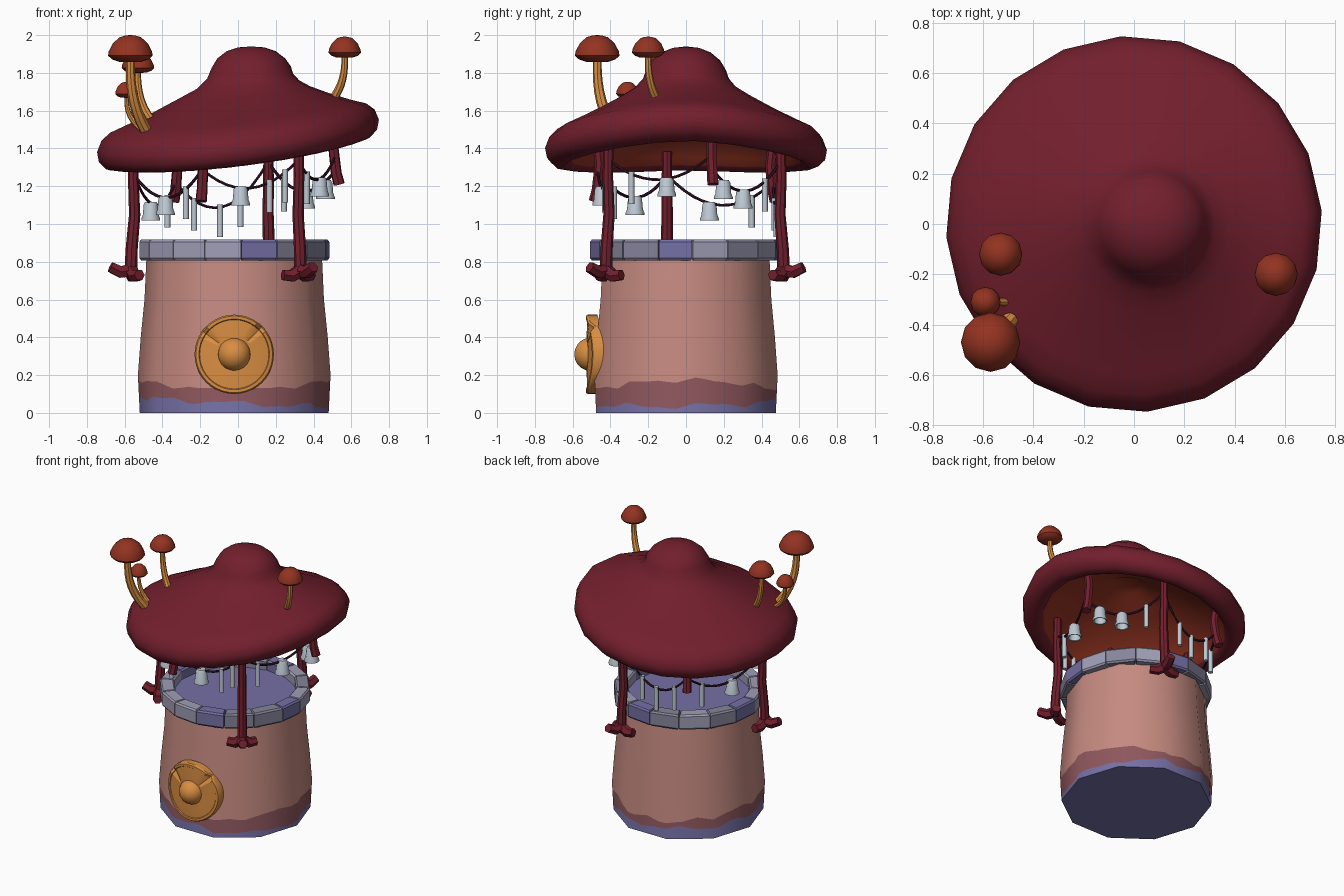
import bpy, bmesh, math, random
from mathutils import Vector

if "Cube" in bpy.data.objects:
    bpy.data.objects.remove(bpy.data.objects["Cube"])

random.seed(4)
TAU = math.tau


def material(name, r, g, b):
    m = bpy.data.materials.new(name)
    lin = [((c / 255 + 0.055) / 1.055) ** 2.4 for c in (r, g, b)]
    m.diffuse_color = (*lin, 1)
    m.use_nodes = True
    m.node_tree.nodes["Principled BSDF"].inputs["Base Color"].default_value = m.diffuse_color
    return m


CRIMSON = material("crimson", 114, 31, 45)
RUST = material("rust", 147, 51, 33)
PINK = material("pink_wall", 197, 138, 128)
MAUVE = material("mauve_stain", 142, 87, 93)
PURPLE = material("purple_stone", 117, 112, 165)
GREY = material("grey_stone", 160, 158, 182)
DULL = material("dull_stone", 134, 132, 154)
GOLD = material("gold", 216, 142, 66)
SILVER = material("silver", 190, 201, 211)
DARK = material("dark_string", 56, 20, 42)


def loft(name, rings, mats, pick=None, smooth=40):
    """Skin a list of closed rings; ends are capped. pick(ring index) -> material index."""
    bm = bmesh.new()
    vs = [[bm.verts.new(p) for p in ring] for ring in rings]
    n = len(rings[0])
    for k in range(len(rings) - 1):
        for i in range(n):
            j = (i + 1) % n
            f = bm.faces.new((vs[k][i], vs[k][j], vs[k + 1][j], vs[k + 1][i]))
            f.material_index = pick(k) if pick else 0
    for k in (0, len(rings) - 1):
        f = bm.faces.new(vs[k])
        f.material_index = pick(min(k, len(rings) - 2)) if pick else 0
    bmesh.ops.remove_doubles(bm, verts=bm.verts, dist=1e-5)
    bmesh.ops.recalc_face_normals(bm, faces=bm.faces)
    me = bpy.data.meshes.new(name)
    bm.to_mesh(me)
    bm.free()
    for m in mats:
        me.materials.append(m)
    ob = bpy.data.objects.new(name, me)
    bpy.context.collection.objects.link(ob)
    if smooth:
        bpy.ops.object.select_all(action='DESELECT')
        ob.select_set(True)
        bpy.context.view_layer.objects.active = ob
        bpy.ops.object.shade_smooth_by_angle(angle=math.radians(smooth))
    return ob


def circle(c, r, n, z, a0=0.0):
    return [(c[0] + r * math.cos(a0 + TAU * i / n), c[1] + r * math.sin(a0 + TAU * i / n), z) for i in range(n)]


def lathe(name, c, profile, n, mats, pick=None, smooth=40):
    return loft(name, [circle(c, r, n, c[2] + z) for r, z in profile], mats, pick, smooth)


def tube(name, pts, r0, r1, mat, sides=7):
    pts = [Vector(p) for p in pts]
    rings = []
    for k, p in enumerate(pts):
        t = (pts[min(k + 1, len(pts) - 1)] - pts[max(k - 1, 0)]).normalized()
        ref = Vector((0, 0, 1)) if abs(t.z) < 0.75 else Vector((1, 0, 0))
        u = t.cross(ref).normalized()
        v = t.cross(u)
        r = r0 + (r1 - r0) * k / (len(pts) - 1)
        rings.append([p + r * (u * math.cos(TAU * i / sides) + v * math.sin(TAU * i / sides)) for i in range(sides)])
    return loft(name, rings, [mat])


# Well wall: ten-sided drum whose lower rings follow wavy stain edges
def radius(z):
    prof = [(0, .5), (.2, .51), (.4, .495), (.6, .475), (.86, .463)]
    for (za, ra), (zb, rb) in zip(prof, prof[1:]):
        if z <= zb:
            return ra + (rb - ra) * (z - za) / (zb - za)
    return prof[-1][1]


def wall_ring(zf):
    ring = []
    for i in range(60):
        a = TAU * i / 60
        z = zf(a)
        local = (a % (TAU / 10)) - TAU / 20
        r = radius(z) * math.cos(TAU / 20) / math.cos(local)
        ring.append((-.02 + r * math.cos(a), r * math.sin(a), z))
    return ring


def low_edge(a):
    return .06 + .025 * math.cos(a - 2.8) + .012 * math.sin(7 * a) + .006 * math.sin(16 * a)


def high_edge(a):
    return .147 + .027 * math.cos(2 * a) + .01 * math.sin(9 * a) + .006 * math.sin(17 * a)


levels = [lambda a: 0, low_edge, high_edge] + [lambda a, z=z: z for z in (.2, .3, .4, .5, .6, .72, .83)]
wall = loft("well_wall", [wall_ring(f) for f in levels], [PURPLE, MAUVE, PINK], lambda k: min(k, 2))
# soft shading across the ten corners, flat on the two caps
normals = []
for f in wall.data.polygons:
    for v in f.vertices:
        p = wall.data.vertices[v].co
        normals.append(f.normal if abs(f.normal.z) > .9 else Vector((p.x + .02, p.y, .04)).normalized())
wall.data.normals_split_custom_set(normals)
lathe("well_inner_floor", (-.02, -.005, .80), [(.43, 0), (.43, .045)], 16, [PURPLE])

# Rim stones: sixteen chamfered wedges
edges = [TAU * (i + random.uniform(-.06, .06)) / 16 + .09 for i in range(16)]
edges.append(edges[0] + TAU)
stone_mats = [GREY, DULL, GREY, PURPLE, DULL, GREY, DULL, PURPLE, GREY, GREY, GREY, GREY, PURPLE, DULL, DULL, PURPLE]
for i in range(16):
    a, b = edges[i] + .004, edges[i + 1] - .004
    rings = []
    for z, ins in ((.808, .01), (.82, 0), (.905, 0), (.917, .01)):
        corners = [(.41 + ins, a + ins), (.505 - ins, a + ins), (.505 - ins, b - ins), (.41 + ins, b - ins)]
        rings.append([(-.02 + r * math.cos(t), -.005 + r * math.sin(t), z) for r, t in corners])
    loft("rim_stone", rings, [stone_mats[i]], smooth=0)

# Round hatch wrapped around the front wall, with two notches in its rim
hatch = []
for r, d in ((0, 0), (.1, 0), (.21, 0), (.21, .05), (.203, .06), (.187, .06), (.183, .054), (.1, .056), (0, .056)):
    ring = []
    for i in range(40):
        a = TAU * i / 40
        x, z = r * math.cos(a), r * math.sin(a)
        dd = d - .025 if i in (5, 16) and d > .049 and r > .18 else d
        ring.append((-.02 + x, -.47 - dd + .9 * x * x, .31 + z))
    hatch.append(ring)
loft("front_hatch", hatch, [GOLD], smooth=30)
knob = [(.088 * math.sin(t * math.pi / 10), .088 * math.cos(t * math.pi / 10)) for t in range(11)]
lathe("hatch_knob", (-.02, -.505, .31), knob, 18, [GOLD])

# Mushroom roof: tilted drooping rings with a knob leaning right; hollow rust underside
# columns: radius, height, centre x, tilt
roof = [(0, 1.94, .07, 0), (.07, 1.935, .07, 0), (.13, 1.915, .07, 0), (.18, 1.877, .07, 0), (.21, 1.83, .07, .02),
        (.228, 1.78, .065, .05), (.27, 1.735, .055, .08), (.35, 1.693, .03, .1), (.48, 1.635, .01, .115),
        (.6, 1.59, 0, .115), (.68, 1.562, 0, .115), (.725, 1.525, 0, .115), (.748, 1.468, 0, .115),
        (.738, 1.415, 0, .118), (.7, 1.375, 0, .12), (.65, 1.363, 0, .12), (.61, 1.385, 0, .118),
        (.59, 1.425, 0, .115), (.48, 1.52, 0, .115), (.3, 1.6, .02, .115), (.13, 1.63, .04, .1),
        (.1, 1.65, .05, .05), (0, 1.66, .05, 0)]


def droop(y):
    return .068 * (abs(y) / .72) ** 1.4


loft("mushroom_roof", [[(x, y, z + tilt * x - droop(y)) for x, y, z in circle((cx, 0), r, 20, z, .07)]
                       for r, z, cx, tilt in roof], [CRIMSON, RUST], lambda k: int(k >= 16), 60)


# Small mushrooms growing on the roof
def sprout(base, top, r, h):
    b, t = Vector(base), Vector(top)
    path = []
    for k in range(8):
        s = k / 7
        p = b.lerp(t, s)
        bend = 1 - (1 - s) ** 2.6
        p.x, p.y = b.x + (t.x - b.x) * bend, b.y + (t.y - b.y) * bend
        path.append(p)
    path[-1].z += .02
    tube("sprout_stem", path, r * .27, r * .19, GOLD, 8)
    prof = [(0, 0), (.5, .01), (.82, .1), (1, .24), (.97, .4), (.78, .7), (.48, .92), (.2, .99), (0, 1)]
    lathe("sprout_cap", t, [(r * p, h * q) for p, q in prof], 12, [RUST])


sprout((-.49, -.38, 1.5), (-.57, -.47, 1.857), .118, .143)
sprout((-.46, -.15, 1.55), (-.53, -.12, 1.8), .086, .107)
sprout((-.51, -.31, 1.5), (-.59, -.31, 1.668), .06, .085)
sprout((.515, -.165, 1.68), (.565, -.2, 1.88), .086, .112)

# Root posts with three-toed feet
posts = [(-.55, -.1), (.32, -.41), (.16, .5)]
for x, y in posts:
    d = Vector((x, y, 0)).normalized()
    side = Vector((-d.y, d.x, 0))
    p = Vector((x, y, 0))

    def at(o, z):
        q = p + d * o
        return (q.x, q.y, z)
    tube("root_post", [at(0, 1.45 + .115 * x - droop(y) * .6), at(.005, 1.25), at(-.003, 1.05), at(.013, .87), at(.018, .74)],
         .026, .034, CRIMSON, 8)
    foot = Vector(at(.018, .76))
    for toe in (d * .11 + Vector((0, 0, .012)), side * .095 - d * .03 - Vector((0, 0, .03)),
                -side * .095 - d * .03 - Vector((0, 0, .03))):
        tube("root_toe", [foot - toe * .15, foot + toe * .5 - Vector((0, 0, .02)), foot + toe],
             .04, .031, CRIMSON, 6)

# Short hanging roots between the posts
hangers = [(-.19, -.47, 1.12), (.52, .14, 1.21), (-.33, .46, 1.12)]
for x, y, z in hangers:
    top = 1.49 + .115 * x - droop(y) * .6
    tube("hanging_root", [(x, y, top), (x * .97, y * .97, (top * .6 + z * .4)), (x, y, z + .06), (x * 1.03, y * 1.03, z)],
         .026, .031, CRIMSON, 7)


# Chimes and bells on sagging strings
def bell(p):
    prof = [(0, 0), (.029, 0), (.037, -.014), (.042, -.07), (.05, -.09), (.05, -.1), (.041, -.098), (.032, -.04), (0, -.03)]
    lathe("bell", p, prof, 12, [SILVER])


def rod(p):
    lathe("chime_rod", p, [(.016, .015), (.016, -.158)], 8, [SILVER], smooth=50)


P1, P2, P3 = (-.55, -.1, 1.26), (.32, -.41, 1.34), (.16, .5, 1.33)
S1, S2, S3 = (-.19, -.47, 1.29), (.52, .14, 1.37), (-.33, .46, 1.22)
S2_LOW = (.52, .14, 1.29)
# start, end, lowest height, bells, rods
garland = [(P1, S1, 1.14, [.46], [.76]), (S1, P2, 1.19, [.4], [.7, .86]), (P2, S2, 1.235, [.56], [.22]),
           (S2_LOW, P3, 1.175, [.16, .45], [.77]), (P3, S3, 1.09, [], [.3, .52, .8]), (S3, P1, 1.1, [.6], [.2])]
for a, b, low, bells, rods in garland:
    a, b = Vector(a), Vector(b)
    sag = (a.z + b.z) / 2 - low

    def hang(t):
        return a.lerp(b, t) - Vector((0, 0, 4 * sag * t * (1 - t)))
    tube("string", [hang(k / 12) for k in range(13)], .008, .008, DARK, 6)
    for t in bells:
        bell(hang(t) + Vector((0, 0, .008)))
    for t in rods:
        rod(hang(t))
